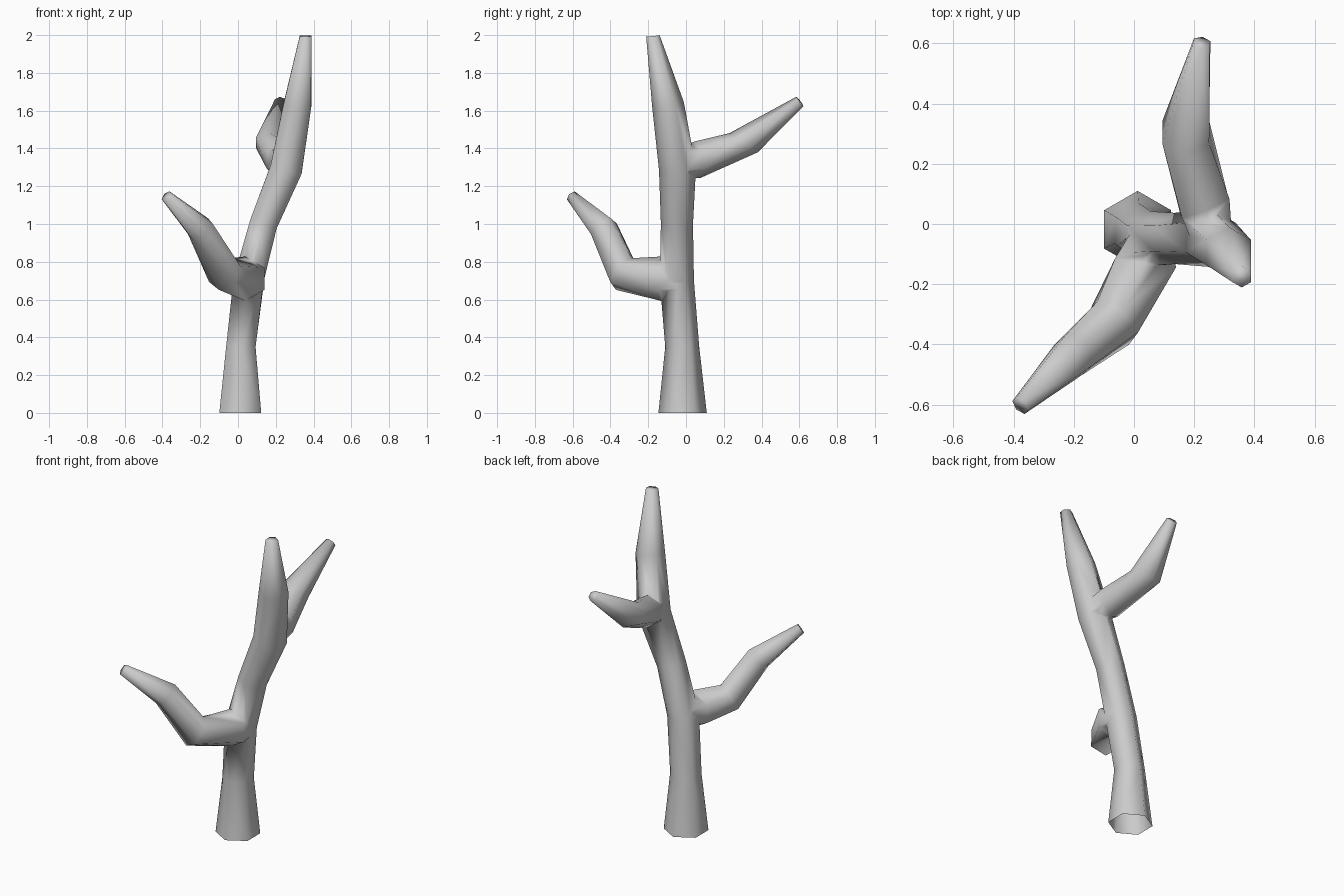
import bpy, bmesh, math
from mathutils import Vector

if "Cube" in bpy.data.objects:
    bpy.data.objects.remove(bpy.data.objects["Cube"])

SIDES = 6

def limb(name, rings, ref):
    """Hexagonal tube through rings of (centre, radius, optional normal)."""
    pts = [Vector(r[0]) for r in rings]
    bm = bmesh.new()
    loops = []
    for i, r in enumerate(rings):
        if len(r) > 2:
            n = Vector(r[2]).normalized()
        else:
            a = (pts[i] - pts[max(i - 1, 0)]).normalized()
            b = (pts[min(i + 1, len(pts) - 1)] - pts[i]).normalized()
            n = (a + b).normalized()
        u = Vector(ref)
        u = (u - n * u.dot(n)).normalized()
        v = n.cross(u)
        loops.append([bm.verts.new(pts[i] + r[1] * (math.cos(t) * u + math.sin(t) * v))
                      for t in (k * math.tau / SIDES for k in range(SIDES))])
    for lo, hi in zip(loops, loops[1:]):
        for k in range(SIDES):
            j = (k + 1) % SIDES
            bm.faces.new((lo[k], lo[j], hi[j], hi[k]))
    bm.faces.new(loops[0][::-1])
    bm.faces.new(loops[-1])
    bmesh.ops.triangulate(bm, faces=bm.faces[:])
    bmesh.ops.recalc_face_normals(bm, faces=bm.faces[:])
    me = bpy.data.meshes.new(name)
    bm.to_mesh(me)
    bm.free()
    ob = bpy.data.objects.new(name, me)
    bpy.context.collection.objects.link(ob)
    return ob

# main trunk, leaning to the right
trunk = limb("tree_trunk", [
    ((0.012, -0.018, 0.0), 0.128, (0, 0, 1)),
    ((0.015, -0.02, 0.35), 0.09, (0, 0, 1)),
    ((0.055, -0.05, 0.70), 0.092, (0.15, 0, 1)),
    ((0.135, -0.048, 1.0), 0.085),
    ((0.255, -0.045, 1.29), 0.098),
    ((0.315, -0.095, 1.63), 0.085),
    ((0.358, -0.175, 1.995), 0.036, (0, -0.1, 1)),
], (0, 1, 0))

# lower branch, reaching forward and left
lower = limb("lower_branch", [
    ((0.06, -0.04, 0.70), 0.085, (-0.1, -1, 0)),
    ((0.038, -0.13, 0.71), 0.118, (-0.15, -1, 0)),
    ((-0.07, -0.33, 0.735), 0.098),
    ((-0.20, -0.435, 0.975), 0.078),
    ((-0.377, -0.603, 1.145), 0.034),
], (0, 0, 1))

# upper branch, reaching backward
upper = limb("upper_branch", [
    ((0.255, -0.03, 1.32), 0.08, (-0.2, 1, 0.2)),
    ((0.235, 0.06, 1.34), 0.098, (-0.4, 1, 0.2)),
    ((0.172, 0.305, 1.43), 0.09, (0, 0.55, 0.8)),
    ((0.225, 0.603, 1.648), 0.032),
], (0, 0, 1))

# merge the branches into the trunk
for b in (lower, upper):
    m = trunk.modifiers.new("join", 'BOOLEAN')
    m.operation, m.solver, m.object = 'UNION', 'EXACT', b
    bpy.context.view_layer.objects.active = trunk
    bpy.ops.object.modifier_apply(modifier=m.name)
    bpy.data.objects.remove(b)

# open bottom end, smooth bark
bm = bmesh.new()
bm.from_mesh(trunk.data)
bmesh.ops.delete(bm, geom=[f for f in bm.faces if f.calc_center_median().z < 0.001], context='FACES')
bmesh.ops.remove_doubles(bm, verts=bm.verts[:], dist=0.008)
for f in bm.faces:
    f.smooth = True
bm.to_mesh(trunk.data)
bm.free()
